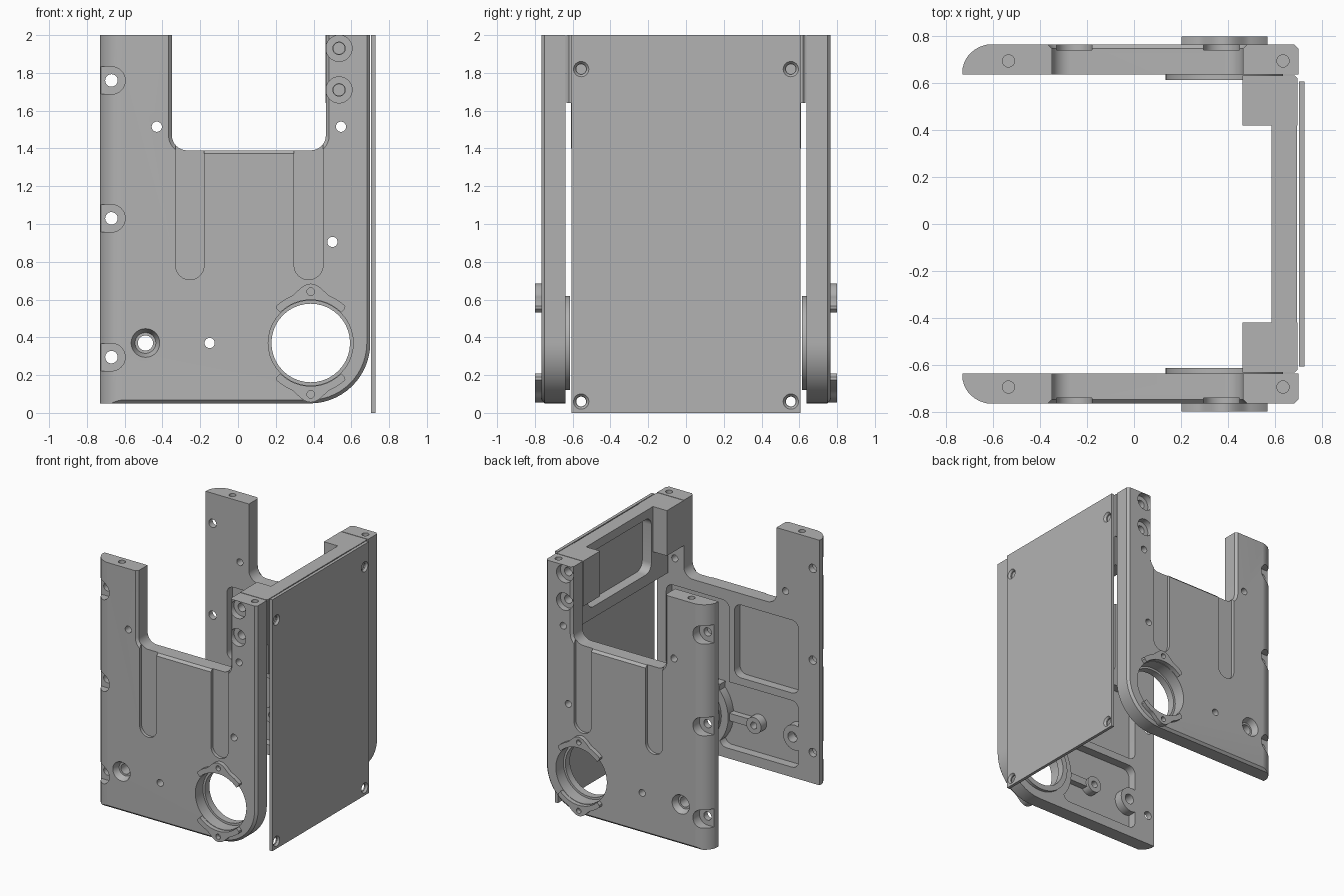
import bpy, bmesh, math
from mathutils import Vector

if "Cube" in bpy.data.objects:
    bpy.data.objects.remove(bpy.data.objects["Cube"])

grey = bpy.data.materials.new("metal_grey")
grey.diffuse_color = (0.45, 0.45, 0.45, 1)
grey.use_nodes = True
grey.node_tree.nodes["Principled BSDF"].inputs["Base Color"].default_value = grey.diffuse_color

INNER, OUTER = -0.637, -0.766      # faces of the front side plate
CX, CZ = 0.385, 0.37               # centre of the round bore


def place(axis, u, v, w):
    return {"x": (w, u, v), "y": (u, w, v), "z": (u, v, w)}[axis]


def prism(name, pts, a, b, axis="y", pts_b=None):
    """Extrude a closed profile along an axis, optionally to a second profile."""
    bm = bmesh.new()
    lo = [bm.verts.new(place(axis, u, v, a)) for u, v in pts]
    hi = [bm.verts.new(place(axis, u, v, b)) for u, v in (pts_b or pts)]
    bm.faces.new(lo)
    bm.faces.new(hi)
    n = len(pts)
    for i in range(n):
        bm.faces.new((lo[i], lo[(i + 1) % n], hi[(i + 1) % n], hi[i]))
    bmesh.ops.recalc_face_normals(bm, faces=bm.faces[:])
    me = bpy.data.meshes.new(name)
    bm.to_mesh(me)
    bm.free()
    me.materials.append(grey)
    ob = bpy.data.objects.new(name, me)
    bpy.context.collection.objects.link(ob)
    return ob


def circle(u, v, r, n=40):
    return [(u + r * math.cos(2 * math.pi * i / n), v + r * math.sin(2 * math.pi * i / n)) for i in range(n)]


def fillet(corners, n=8):
    """Round the corners (u, v, radius) of a polygon."""
    out = []
    for i, (u, v, r) in enumerate(corners):
        p = Vector((u, v))
        if r == 0:
            out.append((u, v))
            continue
        d1 = (Vector(corners[i - 1][:2]) - p).normalized()
        d2 = (Vector(corners[(i + 1) % len(corners)][:2]) - p).normalized()
        c = p + (d1 + d2) * r          # right-angled corners
        for k in range(n + 1):
            t = math.pi / 2 * k / n
            q = c - d2 * r * math.cos(t) - d1 * r * math.sin(t)
            out.append((q.x, q.y))
    return out


def rect(u0, v0, u1, v1, r=0.0):
    return fillet([(u0, v0, r), (u1, v0, r), (u1, v1, r), (u0, v1, r)])


def boolean(ob, tool, op="DIFFERENCE"):
    m = ob.modifiers.new("cut", "BOOLEAN")
    m.operation, m.solver, m.object = op, "EXACT", tool
    bpy.context.view_layer.objects.active = ob
    bpy.ops.object.modifier_apply(modifier=m.name)
    bpy.data.objects.remove(tool)


def drill(ob, u, v, r, a, b, axis="y", r2=None):
    boolean(ob, prism("cutter", circle(u, v, r), a, b, axis, circle(u, v, r2 or r)))


def finish(ob, mirror=True):
    for o in bpy.context.selected_objects:
        o.select_set(False)
    ob.select_set(True)
    bpy.context.view_layer.objects.active = ob
    bpy.ops.object.shade_smooth_by_angle(angle=math.radians(30))
    if mirror:
        m = ob.modifiers.new("mirror", "MIRROR")
        m.use_axis = (False, True, False)
        m.use_mirror_merge = False


# Side plate: U-shaped outline with one large rounded corner
outline = fillet([(-0.73, 0.05, 0), (0.70, 0.05, 0.32), (0.70, 2, 0), (0.465, 2, 0),
                  (0.465, 1.39, 0.08), (-0.35, 1.39, 0.08), (-0.35, 2, 0), (-0.73, 2, 0)], 14)
plate = prism("side_plates", outline, INNER, OUTER)

# Chamfer its outer rim, except along the top
bm = bmesh.new()
bm.from_mesh(plate.data)
rim = [e for e in bm.edges if all(abs(v.co.y - OUTER) < 1e-4 for v in e.verts)
       and not all(v.co.z > 1.99 for v in e.verts)]
bmesh.ops.bevel(bm, geom=rim, offset=0.018, segments=1, affect="EDGES")
bm.to_mesh(plate.data)
bm.free()

# Rounded rear edge
curve = [(-0.60 - 0.132 * math.sin(t), -0.645 - 0.122 * math.cos(t))
         for t in [math.pi / 2 * k / 10 for k in range(11)]]
boolean(plate, prism("cutter", [(-0.60, -0.85)] + curve + [(-0.85, -0.645), (-0.85, -0.85)], -0.1, 2.1, "z"))

# Shallow outer slots
for u0, u1 in ((-0.33, -0.18), (0.297, 0.45)):
    r = (u1 - u0) / 2
    slot = [(u0 + r - r * math.cos(math.pi * k / 16), 0.705 + r - r * math.sin(math.pi * k / 16)) for k in range(17)]
    boolean(plate, prism("cutter", slot + [(u1, 1.5), (u0, 1.5)], -0.85, OUTER + 0.025))

# Inner lightening pockets, leaving islands around the bore and screw holes
FLOOR = INNER - 0.07
pockets = [
    (rect(-0.545, 0.72, 0.02, 1.30, 0.06), []),
    (rect(0.065, 0.62, 0.62, 1.30, 0.06), [(CX, CZ, 0.31), (0.52, 0.905, 0.06)]),
    (rect(-0.545, 0.13, 0.15, 0.66, 0.06), [(CX, CZ, 0.31), (-0.15, CZ, 0.065), (-0.51, CZ, 0.10)]),
]
for shape, islands in pockets:
    cutter = prism("cutter", shape, FLOOR, -0.5)
    for u, v, r in islands:
        drill(cutter, u, v, r, -0.9, -0.4)
    boolean(plate, cutter)
# Web joining the small boss to the bore wall
boolean(plate, prism("web", rect(-0.15, 0.34, 0.10, 0.40), FLOOR - 0.01, INNER - 0.02), "UNION")

# Plate holes: bore, plain holes, countersinks, edge notches and top holes
drill(plate, CX, CZ, 0.225, -0.9, -0.5)
for u, v in ((-0.43, 1.515), (0.545, 1.515), (0.5, 0.905), (-0.15, 0.37)):
    drill(plate, u, v, 0.027, -0.9, -0.5)
drill(plate, -0.49, 0.37, 0.04, -0.9, -0.5)
drill(plate, -0.49, 0.37, 0.08, OUTER - 0.01, OUTER + 0.05, "y", 0.055)
for v in (1.93, 1.71):
    drill(plate, 0.535, v, 0.069, -0.9, OUTER + 0.05)
    drill(plate, 0.535, v, 0.033, -0.9, -0.5)
for v in (1.76, 1.03, 0.295):
    arc = [(-0.67 + 0.073 * math.cos(t), v + 0.073 * math.sin(t))
           for t in [math.pi * (k / 16 - 0.5) for k in range(17)]]
    boolean(plate, prism("cutter", arc + [(-0.85, v + 0.073), (-0.85, v - 0.073)], -0.9, -0.685))
    drill(plate, -0.67, v, 0.033, -0.9, -0.5)
for u in (-0.535, 0.635):
    drill(plate, u, -0.695, 0.026, 1.8, 2.1, "z")
finish(plate)

# Raised inner ring with a small lip around the bore
ring = prism("bore_rings", circle(CX, CZ, 0.25, 56), -0.67, -0.613)
drill(ring, CX, CZ, 0.208, -0.9, -0.5)
finish(ring)

# Curved lugs above and below the bore
for name, s in (("upper_lugs", 1), ("lower_lugs", -1)):
    inner, outer = [], []
    for k in range(-24, 25):
        a = math.radians(45) * k / 24
        bump = 0.5 + 0.5 * math.cos(min(abs(a) / math.radians(24), 1) * math.pi)
        end = 0.012 if abs(k) == 24 else 0
        inner.append((CX + 0.228 * math.sin(a), CZ + s * 0.228 * math.cos(a)))
        r = 0.268 + 0.046 * bump - end
        outer.append((CX + r * math.sin(a), CZ + s * r * math.cos(a)))
    lug = prism(name, inner + outer[::-1], -0.80, -0.75)
    drill(lug, CX, CZ + s * 0.272, 0.02, -0.9, -0.6)
    finish(lug)

# Crossbar joining the plates, with a rounded recess on the inside
bar = prism("crossbar", rect(-0.61, 1.40, 0.61, 2.0), 0.585, 0.695, "x")
boolean(bar, prism("cutter", rect(-0.40, 1.49, 0.40, 1.93, 0.07), 0.5, 0.665, "x"))
finish(bar, False)

# Corner blocks at the ends of the crossbar
block = prism("corner_blocks", [(0.462, -0.632), (0.685, -0.632), (0.697, -0.62),
                                (0.697, -0.42), (0.462, -0.42)], 1.64, 2.0, "z")
for v in (1.93, 1.71):
    drill(block, 0.535, v, 0.03, -0.7, -0.5)
finish(block)

# Flat cover panel with four countersunk screw holes
panel = prism("cover_panel", rect(-0.607, 0.0, 0.607, 2.0), 0.703, 0.727, "x")
for u in (-0.555, 0.555):
    for v in (0.06, 1.82):
        drill(panel, u, v, 0.026, 0.6, 0.8, "x")
        drill(panel, u, v, 0.028, 0.712, 0.73, "x", 0.043)
finish(panel, False)
